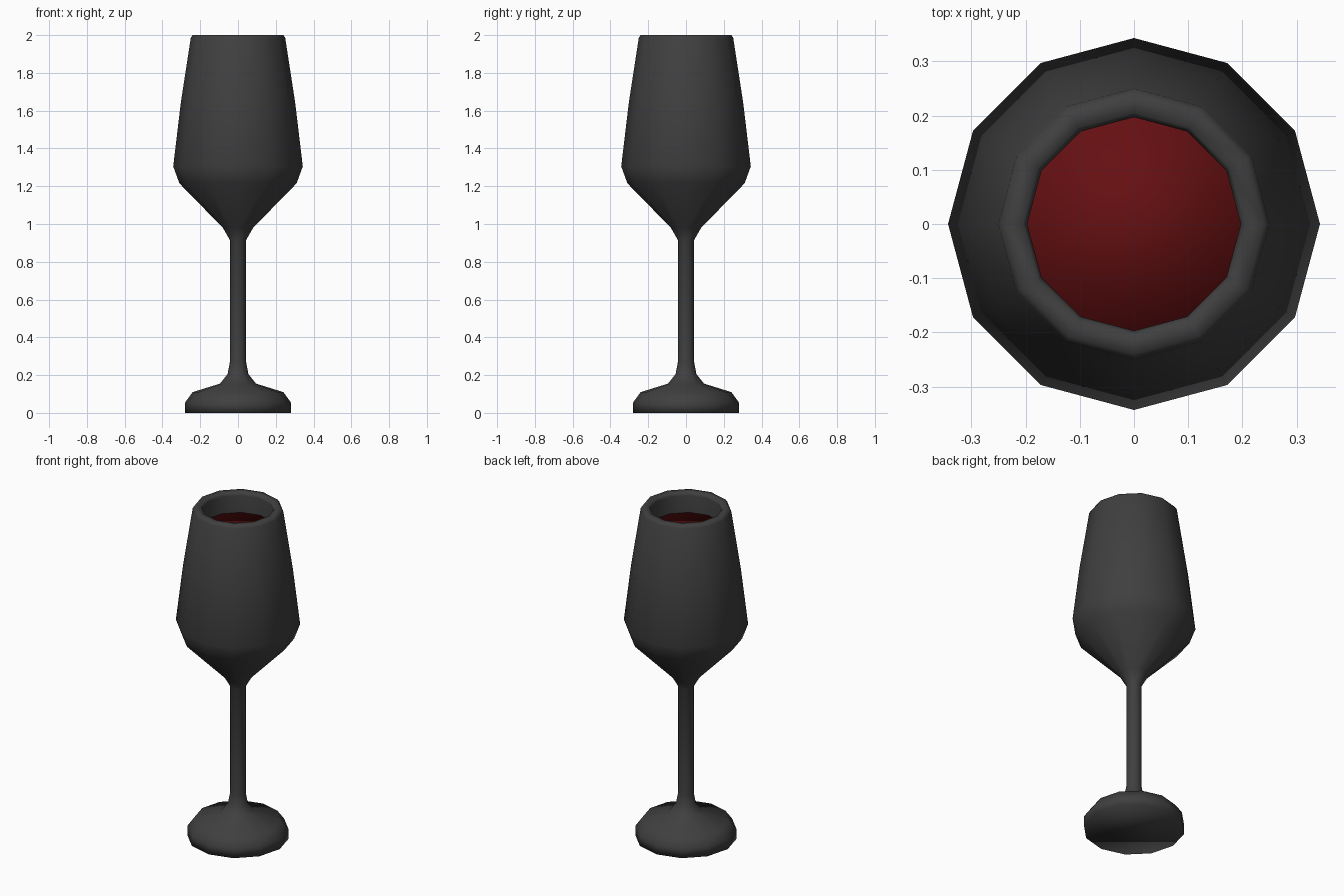
import bpy, bmesh, math

if "Cube" in bpy.data.objects:
    bpy.data.objects.remove(bpy.data.objects["Cube"])

SIDES = 12

def material(name, rgb):
    m = bpy.data.materials.new(name)
    m.diffuse_color = (*rgb, 1)
    m.use_nodes = True
    m.node_tree.nodes["Principled BSDF"].inputs["Base Color"].default_value = m.diffuse_color
    return m

def lathe(name, profile, mat):
    """Revolve (radius, z) points; radius 0 makes a pole, open ends are capped."""
    bm = bmesh.new()
    rings = []
    for r, z in profile:
        rings.append([bm.verts.new((r * math.cos(2 * math.pi * i / SIDES),
                                    r * math.sin(2 * math.pi * i / SIDES), z))
                      for i in range(SIDES)])
    for a, b in zip(rings, rings[1:]):
        for i in range(SIDES):
            j = (i + 1) % SIDES
            bm.faces.new((a[i], a[j], b[j], b[i]))
    bm.faces.new(rings[0][::-1])
    bm.faces.new(rings[-1])
    bmesh.ops.recalc_face_normals(bm, faces=bm.faces)
    for f in bm.faces:
        f.smooth = True
    me = bpy.data.meshes.new(name)
    bm.to_mesh(me)
    bm.free()
    me.materials.append(mat)
    ob = bpy.data.objects.new(name, me)
    bpy.context.collection.objects.link(ob)
    return ob

dark = material("dark grey glass", (0.05, 0.05, 0.05))
red = material("red wine", (0.13, 0.005, 0.006))

# Foot, stem and bowl in one turned profile, then over the rim and down inside
lathe("wine_glass", [
    (0.28, 0.0), (0.28, 0.055), (0.24, 0.11), (0.095, 0.155), (0.055, 0.205),
    (0.043, 0.27), (0.043, 0.915), (0.08, 0.98), (0.31, 1.215), (0.343, 1.305),
    (0.303, 1.64), (0.25, 1.985), (0.24, 2.0),
    (0.205, 2.0), (0.197, 1.98), (0.25, 1.64), (0.29, 1.305), (0.26, 1.23),
    (0.05, 1.03)], dark)

# Wine filling the bowl
lathe("wine", [
    (0.045, 1.04), (0.255, 1.235), (0.285, 1.305), (0.245, 1.64),
    (0.213, 1.87)], red)
